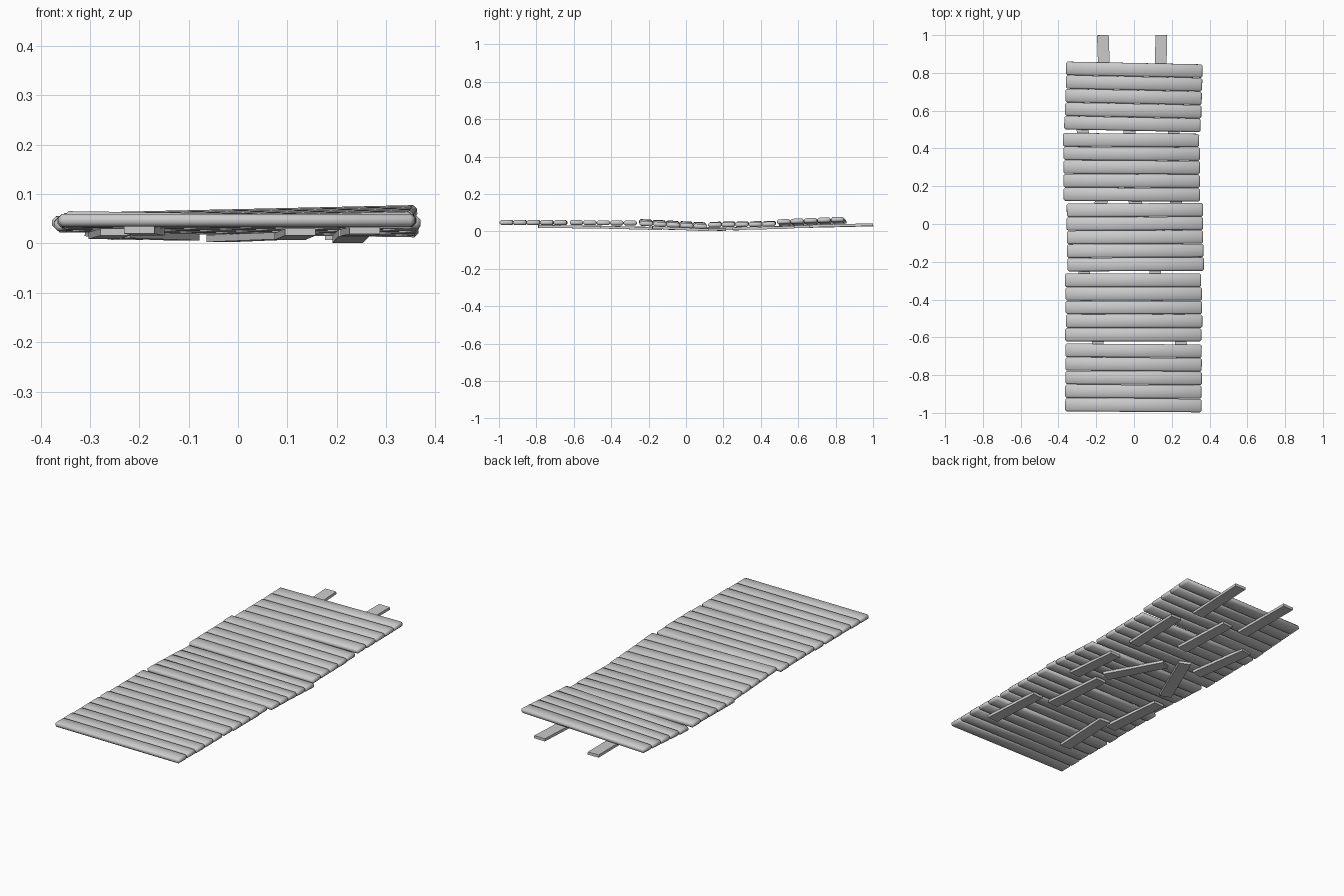
import bpy, bmesh, math, random
from mathutils import Matrix, Vector

random.seed(4)
cube = bpy.data.objects.get("Cube")
if cube:
    bpy.data.objects.remove(cube, do_unlink=True)

grey = bpy.data.materials.new("weathered_grey")
grey.use_nodes = True
COLOUR = (0.6, 0.6, 0.6, 1)
grey.diffuse_color = COLOUR
grey.node_tree.nodes["Principled BSDF"].inputs["Base Color"].default_value = COLOUR


def box(name, size, matrix, bevel=0.0):
    """Box with optional chamfered, softly shaded edges."""
    bm = bmesh.new()
    bmesh.ops.create_cube(bm, size=1, matrix=Matrix.Diagonal((*size, 1)))
    if bevel:
        bmesh.ops.bevel(bm, geom=bm.edges[:], offset=bevel, segments=1,
                        affect='EDGES', clamp_overlap=True)
        for face in bm.faces:
            face.smooth = True
    mesh = bpy.data.meshes.new(name)
    bm.to_mesh(mesh)
    bm.free()
    mesh.materials.append(grey)
    obj = bpy.data.objects.new(name, mesh)
    obj.matrix_world = matrix
    bpy.context.collection.objects.link(obj)
    return obj


# Deck sections: centre x, centre y, front z, back z, roll, yaw (degrees)
SECTIONS = [
    (0.00, -0.815, 0.047, 0.047, 0.0, -0.4),
    (-0.003, -0.442, 0.047, 0.045, 0.0, 0.0),
    (0.008, -0.070, 0.048, 0.030, 0.8, 0.3),
    (-0.014, 0.300, 0.036, 0.041, 0.3, -0.3),
    (-0.004, 0.673, 0.043, 0.057, -1.3, -1.1),
]
PLANKS, DEPTH = 5, 0.360
PITCH = DEPTH / PLANKS
for s, (x, y, z0, z1, roll, yaw) in enumerate(SECTIONS, 1):
    frame = (Matrix.Translation((x, y, (z0 + z1) / 2))
             @ Matrix.Rotation(math.radians(yaw), 4, 'Z')
             @ Matrix.Rotation(math.atan2(z1 - z0, DEPTH), 4, 'X')
             @ Matrix.Rotation(math.radians(roll), 4, 'Y'))
    for p in range(PLANKS):
        shift = random.uniform(-0.004, 0.004)
        offset = Matrix.Translation((shift, (p - (PLANKS - 1) / 2) * PITCH, 0))
        box(f"deck_plank_{s}_{p + 1}", (0.722, PITCH - 0.001, 0.026),
            frame @ offset, bevel=0.008)

# Underside battens: front end and back end of each centre line
BATTENS = [
    ((0.137, 0.66, 0.028), (0.145, 1.0, 0.036)),
    ((-0.153, 0.66, 0.026), (-0.165, 1.0, 0.034)),
    ((0.207, 0.25, 0.014), (0.211, 0.58, 0.022)),
    ((-0.013, 0.36, 0.018), (-0.040, 0.68, 0.027)),
    ((-0.223, 0.22, 0.014), (-0.280, 0.54, 0.022)),
    ((0.235, -0.18, 0.021), (0.222, 0.12, 0.008)),
    ((0.110, -0.09, 0.016), (-0.036, 0.20, 0.010)),
    ((-0.247, -0.05, 0.018), (-0.106, 0.27, 0.013)),
    ((0.126, -0.48, 0.023), (0.105, -0.13, 0.014)),
    ((-0.248, -0.48, 0.023), (-0.272, -0.13, 0.016)),
    ((0.257, -0.79, 0.026), (0.239, -0.46, 0.022)),
    ((-0.200, -0.77, 0.027), (-0.180, -0.44, 0.023)),
]
for i, (a, b) in enumerate(BATTENS, 1):
    a, b = Vector(a), Vector(b)
    along = (b - a).normalized()
    side = along.cross(Vector((0, 0, 1))).normalized()
    up = side.cross(along)
    turn = Matrix((side, along, up)).transposed().to_4x4()
    box(f"underside_batten_{i}", (0.062, (b - a).length, 0.014),
        Matrix.Translation((a + b) / 2) @ turn)
